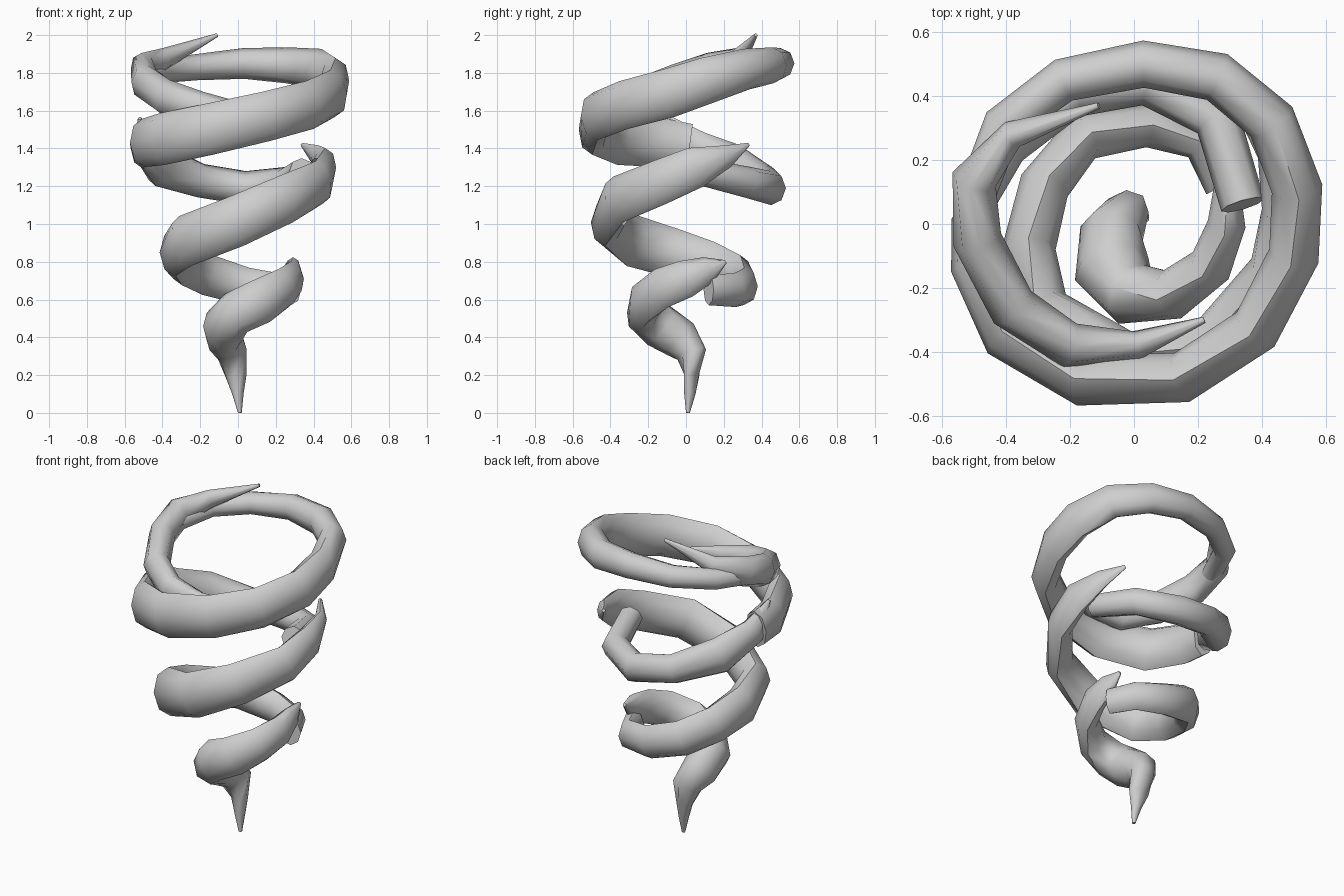
import bpy, bmesh, math
from mathutils import Vector

cube = bpy.data.objects.get("Cube")
if cube:
    bpy.data.objects.remove(cube)

grey = bpy.data.materials.new("wind grey")
grey.use_nodes = True
grey.diffuse_color = (0.62, 0.62, 0.62, 1)
grey.node_tree.nodes["Principled BSDF"].inputs["Base Color"].default_value = grey.diffuse_color

SIDES = 8
UP = Vector((0, 0, 1))


def blend(sizes, t):
    """Read a value at t (0 to 1) from evenly spaced sizes."""
    place = t * (len(sizes) - 1)
    i = min(int(place), len(sizes) - 2)
    return sizes[i] + (sizes[i + 1] - sizes[i]) * (place - i)


def ribbon(name, path, heights, thicknesses):
    """Loft an oval section along a path; all measures in hundredths.
    heights and thicknesses are half sizes spread evenly along it."""
    points = [Vector(p) / 100 for p in path]
    last = len(points) - 1

    bm = bmesh.new()
    rings = []
    for i, p in enumerate(points):
        tangent = (points[min(i + 1, last)] - points[max(i - 1, 0)]).normalized()
        outward = tangent.cross(UP).normalized()
        upward = outward.cross(tangent).normalized()
        h, w = (blend(s, i / last) / 100 for s in (heights, thicknesses))
        ring = []
        for k in range(SIDES):
            a = math.tau * k / SIDES
            ring.append(bm.verts.new(p + outward * w * math.cos(a) + upward * h * math.sin(a)))
        rings.append(ring)
    for a, b in zip(rings, rings[1:]):
        for k in range(SIDES):
            n = (k + 1) % SIDES
            bm.faces.new((a[k], a[n], b[n], b[k]))
    bm.faces.new(rings[0])
    bm.faces.new(rings[-1])
    bmesh.ops.recalc_face_normals(bm, faces=bm.faces)

    mesh = bpy.data.meshes.new(name)
    bm.to_mesh(mesh)
    bm.free()
    mesh.materials.append(grey)
    obj = bpy.data.objects.new(name, mesh)
    bpy.context.collection.objects.link(obj)
    bpy.ops.object.select_all(action="DESELECT")
    obj.select_set(True)
    bpy.context.view_layer.objects.active = obj
    bpy.ops.object.shade_smooth_by_angle(angle=math.radians(60))


# Pointed foot that flares and twists into the first turn
ribbon("bottom_funnel",
       [(1, 1, 0), (0, 2, 10), (-1, 3, 20), (-3, 3, 31), (-7, -3, 39), (-7, -14, 46),
        (-1, -22, 53), (12, -22, 59), (24, -13, 66), (29, 0, 71), (29, 12, 76), (28, 21, 80)],
       (1, 3, 6, 9, 11, 12, 12, 12, 11, 10, 7, 1),
       (1, 3, 4, 7, 10, 12, 10, 8, 7, 6, 4, 1))

# Second turn, blunt at its start and pointed at its end
ribbon("lower_turn",
       [(28, 12, 65), (21, 26, 65), (4, 31, 67), (-16, 27, 73), (-28, 12, 79), (-33, -8, 85),
        (-28, -28, 91), (-2, -42, 101), (25, -36, 113), (43, -14, 122), (46, 5, 130),
        (42, 22, 136), (34, 33, 142)],
       (8, 10, 12, 14, 13, 11, 1), (6, 7, 8, 9, 8, 6, 1))

# Third turn, ending in a spike on one side
ribbon("middle_turn",
       [(34, 6, 128), (26, 33, 122), (4, 45, 119), (-20, 41, 123), (-41, 25, 131),
        (-50, 5, 141), (-52, -8, 156)],
       (7, 9, 9, 13, 1), (7, 8, 8, 8, 1))

# Broad top turn that narrows as it closes into the rim
ribbon("upper_turn",
       [(-50, 2, 141), (-50, -13, 143), (-40, -35, 145), (-16, -49, 150), (15, -48, 157),
        (38, -33, 163), (50, -10, 169), (51, 11, 176), (43, 32, 182), (26, 46, 184),
        (3, 50, 185), (-22, 45, 183), (-41, 31, 181), (-49, 10, 178)],
       (12, 14, 13, 13, 10, 7, 6), (7, 8, 8, 8, 8, 7, 6))

# Slim crescent inside the rim, pointed at both ends
ribbon("rim_crescent",
       [(22, -30, 160), (1, -38, 159), (-20, -38, 161), (-38, -26, 167), (-49, -5, 175),
        (-50, 14, 182), (-38, 28, 188), (-11, 37, 200)],
       (1, 9, 10, 9, 1), (1, 7, 8, 7, 1))
